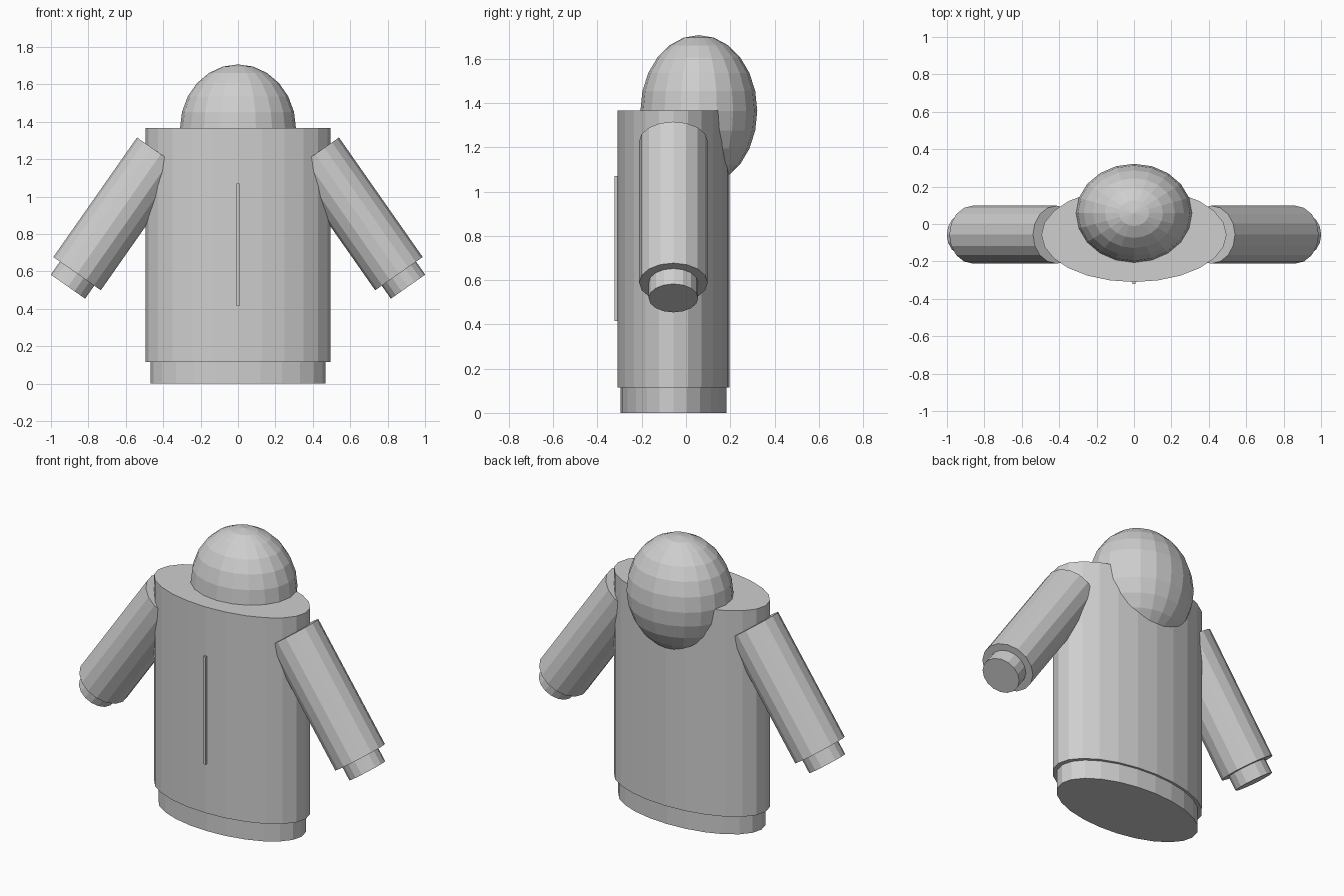
import bpy
import math
from mathutils import Vector

if "Cube" in bpy.data.objects:
    bpy.data.objects.remove(bpy.data.objects["Cube"])

# One plain grey fabric colour
grey = bpy.data.materials.new("light grey fabric")
grey.diffuse_color = (0.62, 0.62, 0.62, 1)
grey.use_nodes = True
grey.node_tree.nodes["Principled BSDF"].inputs["Base Color"].default_value = grey.diffuse_color

Y = -0.057  # depth of the torso and sleeve axes


def finish(name):
    ob = bpy.context.object
    ob.name = name
    ob.data.materials.append(grey)
    return ob


def elliptic_tube(name, rx, ry, z0, z1):
    bpy.ops.mesh.primitive_cylinder_add(
        vertices=24, radius=1, depth=1, location=(0, Y, (z0 + z1) / 2))
    ob = finish(name)
    ob.scale = (rx, ry, z1 - z0)
    return ob


def tube_between(name, a, b, radius):
    d = b - a
    bpy.ops.mesh.primitive_cylinder_add(
        vertices=16, radius=radius, depth=d.length, location=(a + b) / 2,
        rotation=(0, math.atan2(d.x, d.z), 0))
    return finish(name)


# Torso and hem band
elliptic_tube("jacket_body", 0.495, 0.253, 0.115, 1.367)
elliptic_tube("hem_band", 0.468, 0.24, 0.0, 0.125)

# Hood
bpy.ops.mesh.primitive_uv_sphere_add(
    segments=20, ring_count=12, radius=1, location=(0, 0.058, 1.365))
finish("hood").scale = (0.31, 0.264, 0.342)

# Front zip strip
bpy.ops.mesh.primitive_cube_add(size=1, location=(0, -0.314, 0.743))
finish("zip").scale = (0.016, 0.016, 0.655)

# Sleeves and cuffs, hanging 35 degrees out from vertical
ang = math.radians(35)
for side, s in (("left", -1), ("right", 1)):
    down = Vector((s * math.sin(ang), 0, -math.cos(ang)))
    shoulder = Vector((s * 0.413, Y, 1.227))
    wrist = shoulder + down * 0.78
    tube_between(side + "_sleeve", shoulder, wrist, 0.155)
    tube_between(side + "_cuff", wrist - down * 0.03, wrist + down * 0.085, 0.112)
